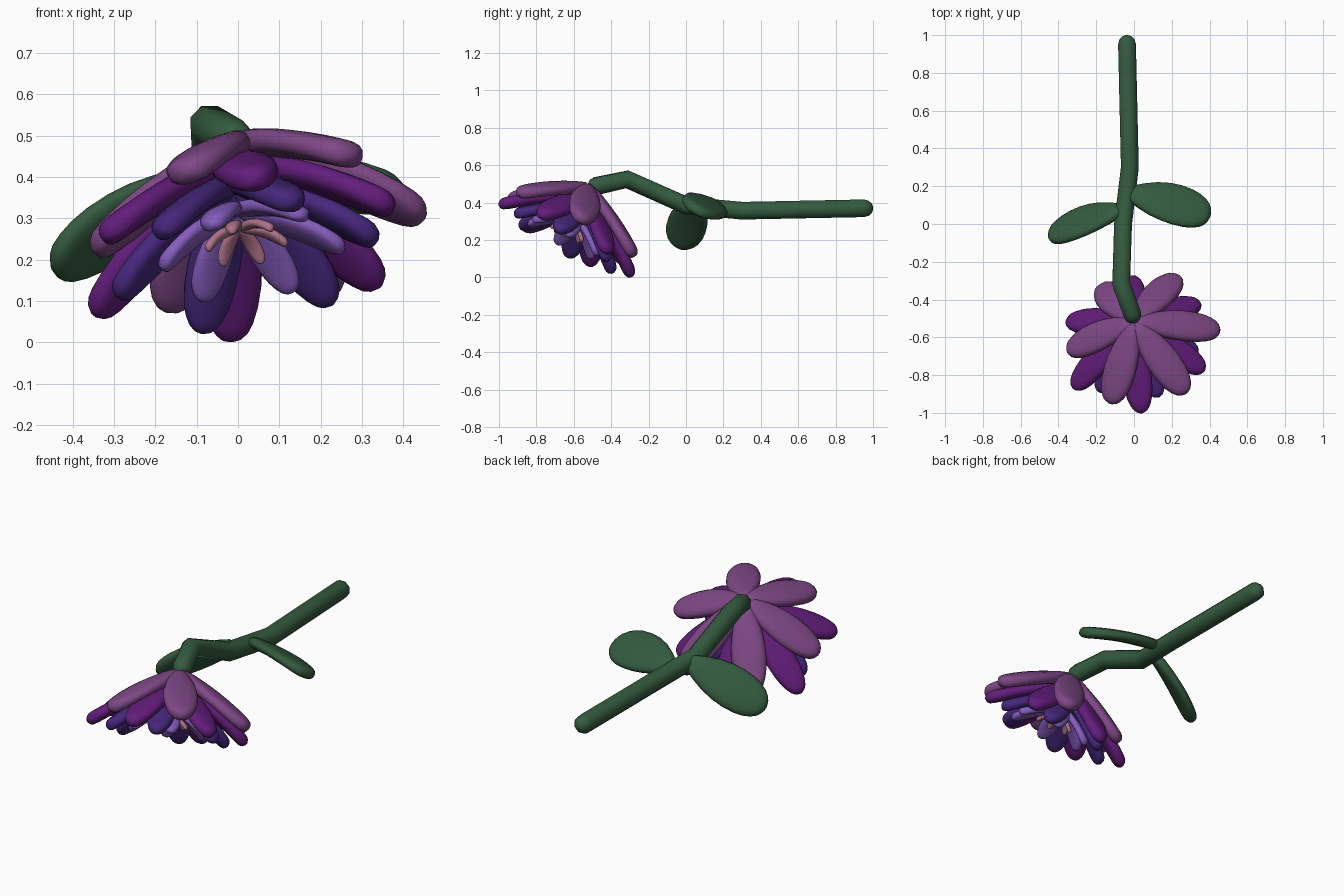
import bpy, bmesh, math
from mathutils import Vector as V

if "Cube" in bpy.data.objects:
    bpy.data.objects.remove(bpy.data.objects["Cube"])


def material(name, rgb):
    m = bpy.data.materials.new(name)
    m.diffuse_color = (*rgb, 1)
    m.use_nodes = True
    m.node_tree.nodes["Principled BSDF"].inputs["Base Color"].default_value = m.diffuse_color
    return m


def loft(bm, rings):
    """Skin a list of point rings and close both ends."""
    loops = [[bm.verts.new(p) for p in r] for r in rings]
    n = len(loops[0])
    for a, b in zip(loops, loops[1:]):
        for i in range(n):
            j = (i + 1) % n
            bm.faces.new((a[i], a[j], b[j], b[i]))
    bm.faces.new(loops[0][::-1])
    bm.faces.new(loops[-1])


def finish(bm, name, mat):
    bmesh.ops.recalc_face_normals(bm, faces=bm.faces)
    me = bpy.data.meshes.new(name)
    bm.to_mesh(me)
    bm.free()
    me.materials.append(mat)
    for p in me.polygons:
        p.use_smooth = True
    ob = bpy.data.objects.new(name, me)
    bpy.context.collection.objects.link(ob)
    return ob


# outline of a blade: (position along length, width share, thickness share)
BLADE = [(0, .08, .2), (.015, .25, .6), (.05, .4, .9), (.15, .6, 1), (.3, .83, 1),
         (.45, .96, 1), (.58, 1, 1), (.72, .96, 1), (.82, .86, 1), (.9, .7, 1),
         (.95, .53, .92), (.98, .35, .68), (1, .1, .2)]


def blade(bm, base, tip, normal, width, thick, bend=0.0):
    d = tip - base
    side = normal.cross(d).normalized()
    up = d.cross(side).normalized()
    rings = []
    for s, w, t in BLADE:
        c = base + d * s + up * bend * math.sin(math.pi * s)
        ring = []
        for k in range(16):
            a = math.tau * k / 16
            x, y = math.cos(a), math.sin(a)
            # slightly squared oval section
            x = math.copysign(abs(x) ** .85, x)
            y = math.copysign(abs(y) ** .75, y)
            ring.append(c + side * x * w * width / 2 + up * y * t * thick / 2)
        rings.append(ring)
    loft(bm, rings)


# flower head axis (faces forward and down)
AXIS = V((.15, -.46, -.87)).normalized()
U = (V((1, 0, 0)) - AXIS * AXIS.x).normalized()
W = AXIS.cross(U)

# name, colour, base, tip-circle centre, radius, start angle, width, thickness
LAYERS = [
    ("outer_petals", (.21, .065, .24), (.005, -.525, .475), (.052, -.615, .263), .408, -4, .178, .068),
    ("second_petals", (.125, .012, .2), (-.015, -.535, .43), (.012, -.645, .197), .407, 26, .156, .066),
    ("third_petals", (.06, .02, .2), (-.01, -.555, .38), (.022, -.655, .18), .325, 10, .135, .06),
    ("inner_petals", (.24, .11, .52), (-.005, -.59, .315), (.036, -.66, .203), .225, -4, .094, .04),
    ("centre_petals", (.42, .17, .25), (.005, -.61, .272), (.022, -.64, .23), .1, -8, .038, .022),
]
for name, rgb, base, centre, rad, start, width, thick in LAYERS:
    bm = bmesh.new()
    base, centre = V(base), V(centre)
    for i in range(6):
        a = math.radians(start + 60 * i)
        out = U * math.cos(a) + W * math.sin(a)
        tip = centre + out * rad
        d = (tip - base).normalized()
        normal = d.cross(AXIS.cross(out))
        if normal.dot(AXIS) > 0:
            normal = -normal
        blade(bm, base - d * .01 + out * .01, tip, normal, width, thick, .012)
    finish(bm, name, material(name, rgb))

green = material("green", (.035, .105, .05))

# stem: eight-sided tube through a few bends, with domed ends
path = [V(p) for p in [(-.01, -.475, .49), (-.068, -.315, .525), (-.058, 0, .385),
                       (-.022, .3, .357), (-.037, .95, .37)]]
R = .051
stations = []
first = (path[1] - path[0]).normalized()
last = (path[-1] - path[-2]).normalized()
for q in (85, 60, 30):
    a = math.radians(q)
    stations.append((path[0] - first * R * math.sin(a), first, R * math.cos(a)))
for i, p in enumerate(path):
    t0 = (p - path[i - 1]).normalized() if i else first
    t1 = (path[i + 1] - p).normalized() if i < len(path) - 1 else last
    stations.append((p, (t0 + t1).normalized(), R))
for q in (30, 60, 85):
    a = math.radians(q)
    stations.append((path[-1] + last * R * math.sin(a), last, R * math.cos(a)))
bm = bmesh.new()
rings = []
for c, t, r in stations:
    sx = t.cross(V((0, 0, 1))).normalized()
    sz = sx.cross(t)
    rings.append([c + (sx * math.cos(math.tau * (k + .5) / 8)
                       + sz * math.sin(math.tau * (k + .5) / 8)) * r for k in range(8)])
loft(bm, rings)
finish(bm, "stem", green)

# leaves
for name, base, tip, normal, width in [
        ("right_leaf", (-.03, .165, .385), (.405, .045, .36), (.0, .5, .85), .245),
        ("left_leaf", (-.06, .075, .395), (-.45, -.06, .18), (-.45, .58, .55), .225)]:
    bm = bmesh.new()
    blade(bm, V(base), V(tip), V(normal), width, .062, .015)
    finish(bm, name, green)
